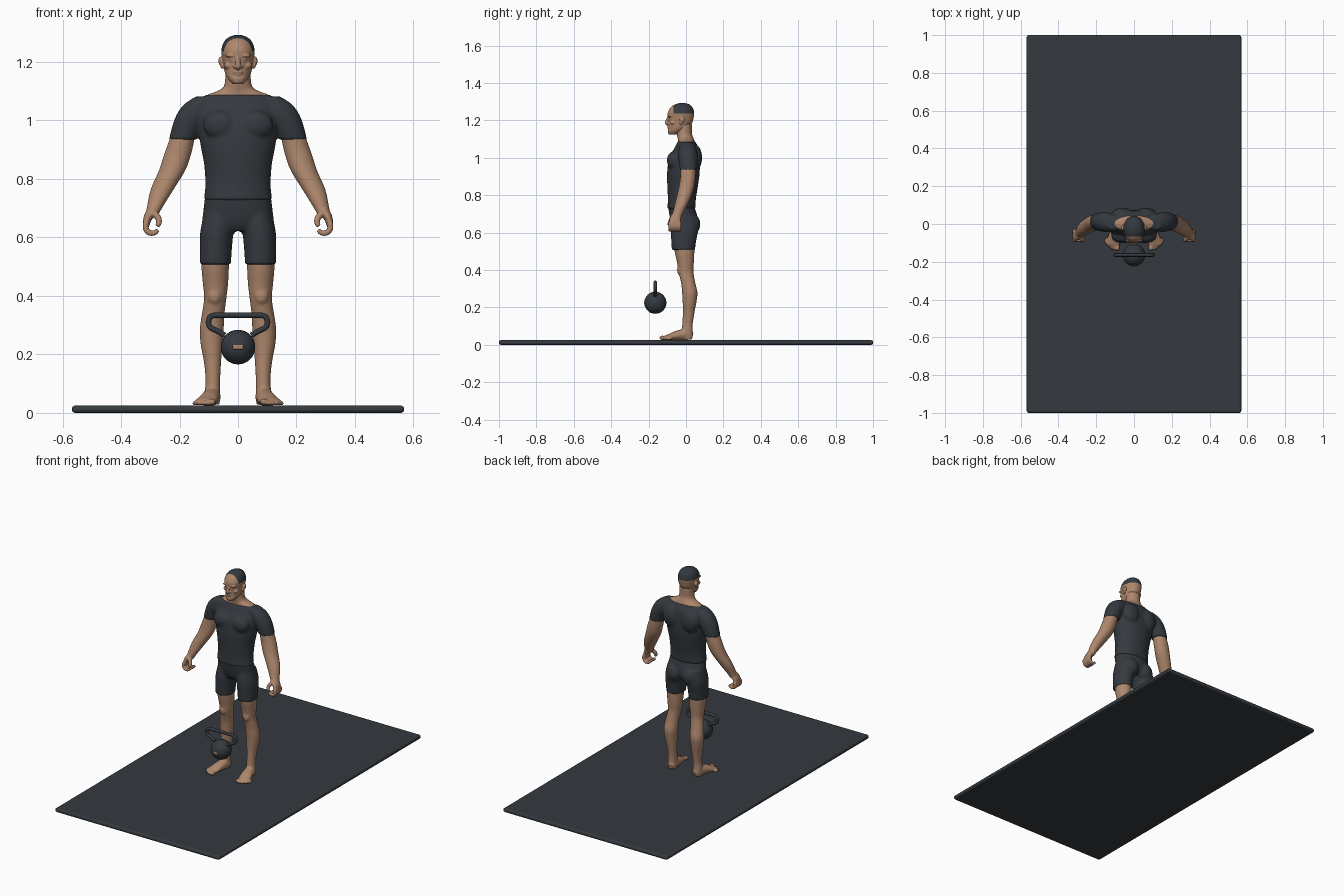
import bpy
import bmesh
import math
from mathutils import Vector

default_cube = bpy.data.objects.get("Cube")
if default_cube:
    bpy.data.objects.remove(default_cube, do_unlink=True)


def material(name, colour):
    mat = bpy.data.materials.new(name)
    mat.use_nodes = True
    mat.diffuse_color = (*colour, 1)
    mat.node_tree.nodes["Principled BSDF"].inputs["Base Color"].default_value = (*colour, 1)
    return mat


SKIN = material("skin tan", (0.42, 0.24, 0.15))
CHARCOAL = material("charcoal", (0.035, 0.042, 0.05))


def spline(points, steps=5):
    """Catmull-Rom interpolation through tuples of any length."""
    result = []
    for i in range(len(points) - 1):
        a, b = points[max(i - 1, 0)], points[i]
        c, d = points[i + 1], points[min(i + 2, len(points) - 1)]
        for k in range(steps):
            t = k / steps
            result.append([
                0.5 * (2 * q + (r - p) * t + (2 * p - 5 * q + 4 * r - s) * t * t
                       + (3 * q - p - 3 * r + s) * t ** 3)
                for p, q, r, s in zip(a, b, c, d)])
    result.append(list(points[-1]))
    return result


def loft(bm, points, up=None, both=False, sides=32):
    """Oval rings (x, y, z, rx, ry): level ones, or square to the path if up is given."""
    rings_in = spline(points)
    for mirror in ((1, -1) if both else (1,)):
        rings = []
        for i, (x, y, z, rx, ry) in enumerate(rings_in):
            side, top = Vector((1, 0, 0)), Vector((0, 1, 0))
            if up:
                before, after = rings_in[max(i - 1, 0)], rings_in[min(i + 1, len(rings_in) - 1)]
                along = (Vector(after[:3]) - Vector(before[:3])).normalized()
                side = along.cross(Vector(up)).normalized()
                top = side.cross(along)
            ring = []
            for k in range(sides):
                a = math.tau * k / sides
                p = Vector((x, y, z)) + side * rx * math.cos(a) + top * ry * math.sin(a)
                ring.append(bm.verts.new((p.x * mirror, p.y, p.z)))
            rings.append(ring)
        for low, high in zip(rings, rings[1:]):
            for k in range(sides):
                n = (k + 1) % sides
                bm.faces.new((low[k], low[n], high[n], high[k]))
        bm.faces.new(rings[0])
        bm.faces.new(rings[-1])


def lump(bm, centre, radii, both=False):
    """Ellipsoid of flesh or muscle."""
    for mirror in ((1, -1) if both else (1,)):
        verts = bmesh.ops.create_uvsphere(bm, u_segments=20, v_segments=12, radius=1)["verts"]
        bmesh.ops.scale(bm, vec=radii, verts=verts)
        bmesh.ops.translate(bm, vec=(centre[0] * mirror, *centre[1:]), verts=verts)


def fuse(name, bm, mats, voxel, relax):
    """Merge the overlapping pieces into one smooth skin."""
    bmesh.ops.recalc_face_normals(bm, faces=bm.faces)
    mesh = bpy.data.meshes.new(name)
    bm.to_mesh(mesh)
    bm.free()
    obj = bpy.data.objects.new(name, mesh)
    bpy.context.collection.objects.link(obj)
    remesh = obj.modifiers.new("fuse", "REMESH")
    remesh.mode = "VOXEL"
    remesh.voxel_size = voxel
    smooth = obj.modifiers.new("relax", "SMOOTH")
    smooth.factor, smooth.iterations = 0.5, relax
    graph = bpy.context.evaluated_depsgraph_get()
    fused = bpy.data.meshes.new_from_object(obj.evaluated_get(graph))
    obj.modifiers.clear()
    obj.data = fused
    fused.materials.clear()
    for mat in mats:
        fused.materials.append(mat)
    for face in fused.polygons:
        face.use_smooth = True
        face.material_index = 0
    return obj


# Shirt: torso, sleeves, chest and shoulder blades
bm = bmesh.new()
loft(bm, [(0, -.025, .727, .117, .075), (0, -.022, .78, .112, .075), (0, -.018, .85, .116, .082),
          (0, -.014, .92, .129, .087), (0, -.008, 1.0, .138, .082), (0, .003, 1.05, .134, .066),
          (0, .002, 1.088, .11, .046)])
loft(bm, [(.188, .013, .935, .048, .046), (.172, .012, .98, .053, .05), (.15, .01, 1.02, .06, .052),
          (.13, .008, 1.055, .055, .046), (.105, .005, 1.082, .04, .034)], both=True)
lump(bm, (.06, -.065, .985), (.06, .037, .05), True)
lump(bm, (.062, .05, 1.0), (.058, .036, .07), True)
fuse("shirt", bm, [CHARCOAL], .006, 5)

# Shorts: hips, legs and seat
bm = bmesh.new()
loft(bm, [(0, -.025, .738, .113, .07), (0, -.014, .69, .119, .074), (0, -.007, .65, .122, .07),
          (0, -.005, .622, .11, .055)])
loft(bm, [(.077, -.014, .508, .053, .062), (.076, -.012, .56, .055, .067),
          (.072, -.008, .62, .057, .074), (.06, -.008, .69, .055, .066)], both=True)
lump(bm, (.053, .035, .645), (.05, .042, .055), True)
fuse("shorts", bm, [CHARCOAL], .006, 4)

# Legs with feet and toes
bm = bmesh.new()
loft(bm, [(.077, -.01, .56, .046, .056), (.078, -.008, .5, .047, .053), (.077, -.003, .44, .043, .045),
          (.078, 0, .39, .038, .04), (.086, .012, .33, .039, .038), (.09, .02, .28, .041, .041),
          (.09, .019, .23, .037, .037), (.087, .014, .17, .029, .031), (.086, .008, .11, .025, .028),
          (.088, .006, .06, .027, .03), (.088, .005, .028, .025, .028)], both=True)
loft(bm, [(.082, .034, .046, .019, .018), (.088, 0, .055, .029, .03), (.097, -.05, .05, .033, .025),
          (.108, -.09, .041, .037, .016), (.113, -.115, .037, .034, .011)], up=(0, 0, 1), both=True)
for i in range(5):
    size = .0125 if i == 0 else .0095 - i * .0004
    lump(bm, (.088 + i * .015, -.125 + i * i * .0022, .025 + size), (size, .018, size), True)
lump(bm, (.08, -.03, .4), (.024, .018, .03), True)
fuse("legs", bm, [SKIN], .005, 4)

# Arms with curled hands
bm = bmesh.new()
loft(bm, [(.182, .012, .97, .04, .04), (.193, .012, .93, .043, .041), (.207, .009, .883, .046, .041),
          (.225, 0, .83, .045, .041), (.26, -.021, .763, .039, .036), (.286, -.045, .70, .026, .028),
          (.295, -.053, .675, .022, .027)], both=True)
loft(bm, [(.292, -.052, .69, .02, .026), (.308, -.058, .668, .015, .031), (.315, -.06, .64, .011, .033)],
     up=(0, 1, 0), both=True)
for i in range(4):
    y = -.085 + i * .0165
    loft(bm, [(.315, y, .652, .01, .01), (.316, y, .632, .01, .01), (.305, y, .617, .01, .01),
              (.287, y, .615, .009, .009), (.274, y, .626, .008, .008)],
         up=(0, 1, 0), both=True, sides=14)
loft(bm, [(.29, -.07, .685, .012, .014), (.274, -.08, .668, .011, .012), (.27, -.088, .652, .01, .01),
          (.276, -.092, .638, .008, .008)], up=(0, 1, 0), both=True, sides=14)
fuse("arms", bm, [SKIN], .0038, 3)

# Neck and bare upper shoulders
bm = bmesh.new()
loft(bm, [(0, .002, 1.05, .1, .038), (0, .002, 1.084, .108, .044), (0, 0, 1.097, .08, .043),
          (0, -.004, 1.11, .054, .042), (0, -.009, 1.13, .045, .041), (0, -.008, 1.18, .043, .04)])
fuse("neck", bm, [SKIN], .005, 3)

# Head with face
bm = bmesh.new()
loft(bm, [(0, -.07, 1.124, .017, .02), (0, -.056, 1.14, .033, .042), (0, -.04, 1.16, .044, .054),
          (0, -.03, 1.19, .05, .064), (0, -.028, 1.215, .054, .069), (0, -.027, 1.24, .057, .071),
          (0, -.024, 1.267, .049, .06), (0, -.021, 1.284, .033, .041), (0, -.02, 1.293, .01, .012)])
loft(bm, [(0, -.092, 1.218, .007, .008), (0, -.101, 1.2, .008, .008), (0, -.105, 1.186, .01, .009),
          (0, -.097, 1.178, .009, .007)], up=(0, 1, 0), sides=16)
lump(bm, (.01, -.096, 1.184), (.007, .009, .006), True)
lump(bm, (.022, -.084, 1.222), (.021, .014, .007), True)
lump(bm, (.021, -.083, 1.209), (.009, .009, .006), True)
lump(bm, (.032, -.068, 1.188), (.016, .017, .013), True)
lump(bm, (0, -.085, 1.163), (.02, .014, .01))
lump(bm, (0, -.094, 1.167), (.016, .007, .0045))
lump(bm, (0, -.092, 1.158), (.014, .007, .0045))
lump(bm, (0, -.083, 1.136), (.019, .014, .012))
lump(bm, (.058, -.02, 1.203), (.009, .014, .016), True)
lump(bm, (.054, -.026, 1.188), (.007, .009, .011), True)
head = fuse("head", bm, [SKIN, CHARCOAL], .0026, 3)

# Cropped hair: everything above the hairline and behind the forehead
for face in head.data.polygons:
    x, y, z = face.center
    if z > 1.236 and y > -.066:
        face.material_index = 1

# Kettlebell ball
BELL_Y = -.164
bpy.ops.mesh.primitive_uv_sphere_add(segments=48, ring_count=24, radius=.059,
                                     location=(0, BELL_Y, .225))
ball = bpy.context.object
ball.name = "kettlebell_ball"
ball.data.materials.append(CHARCOAL)
bpy.ops.object.shade_smooth()

# Kettlebell handle
half = [(.045, .265), (.07, .28), (.094, .292), (.101, .31), (.094, .329), (.075, .334), (.03, .334)]
path = spline([(-x, z) for x, z in half] + half[::-1])
curve = bpy.data.curves.new("kettlebell_handle", "CURVE")
curve.dimensions = "3D"
curve.bevel_depth = .0095
curve.bevel_resolution = 4
curve.use_fill_caps = True
line = curve.splines.new("POLY")
line.points.add(len(path) - 1)
for point, (x, z) in zip(line.points, path):
    point.co = (x, BELL_Y, z, 1)
curve.materials.append(CHARCOAL)
bpy.context.collection.objects.link(bpy.data.objects.new("kettlebell_handle", curve))


def box(name, location, size, mat, bevel):
    bpy.ops.mesh.primitive_cube_add(size=1, location=location)
    obj = bpy.context.object
    obj.name = name
    obj.scale = size
    bpy.ops.object.transform_apply(location=False, rotation=False, scale=True)
    obj.data.materials.append(mat)
    mod = obj.modifiers.new("rounded", "BEVEL")
    mod.width, mod.segments = bevel, 4
    bpy.ops.object.shade_smooth_by_angle()


# Plain badge on the ball, and the floor mat
box("kettlebell_badge", (0, BELL_Y - .057, .225), (.036, .008, .015), SKIN, .002)
box("floor_mat", (0, 0, .0125), (1.136, 2, .025), CHARCOAL, .011)
